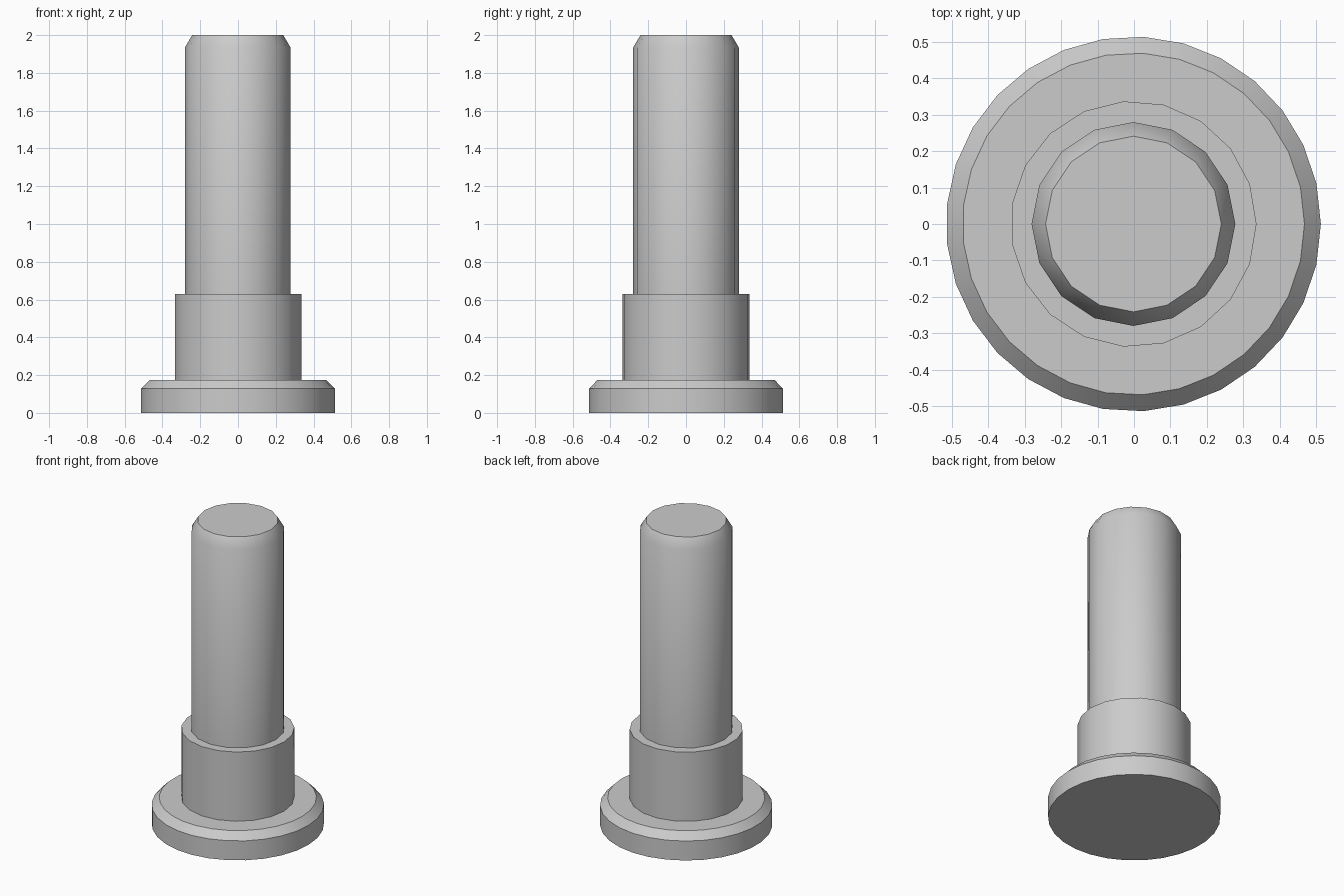
import bpy, bmesh, math

cube = bpy.data.objects.get("Cube")
if cube:
    bpy.data.objects.remove(cube, do_unlink=True)

GREY = (0.6, 0.6, 0.6, 1.0)
steel = bpy.data.materials.new("steel_grey")
steel.use_nodes = True
steel.diffuse_color = GREY
steel.node_tree.nodes["Principled BSDF"].inputs["Base Color"].default_value = GREY

AXIS_X = -0.0015   # the odd-sided head is centred by its bounds
EMBED = 0.01       # how far each section sinks into the one below


def turned_part(name, sides, profile):
    """Closed solid from (radius, height) rings, first corner on +x."""
    bm = bmesh.new()
    rings = []
    for radius, z in profile:
        angles = [math.tau * i / sides for i in range(sides)]
        rings.append([bm.verts.new((radius * math.cos(a), radius * math.sin(a), z))
                      for a in angles])
    for low, high in zip(rings, rings[1:]):
        for i in range(sides):
            j = (i + 1) % sides
            bm.faces.new((low[i], low[j], high[j], high[i]))
    bm.faces.new(reversed(rings[0]))
    bm.faces.new(rings[-1])
    mesh = bpy.data.meshes.new(name)
    bm.to_mesh(mesh)
    bm.free()
    mesh.materials.append(steel)
    obj = bpy.data.objects.new(name, mesh)
    obj.location.x = AXIS_X
    bpy.context.collection.objects.link(obj)
    bpy.ops.object.select_all(action="DESELECT")
    obj.select_set(True)
    bpy.context.view_layer.objects.active = obj
    bpy.ops.object.shade_smooth_by_angle(angle=math.radians(35))
    return obj


# Flat head with a chamfered upper rim
turned_part("pin_head", 29, [(0.514, 0), (0.514, 0.128), (0.469, 0.175)])
# Plain shoulder collar
turned_part("shoulder_collar", 19, [(0.3375, 0.175 - EMBED), (0.3375, 0.63)])
# Long shank with a tapered tip
turned_part("shank", 16, [(0.2795, 0.63 - EMBED), (0.2795, 1.935), (0.241, 2.0)])
